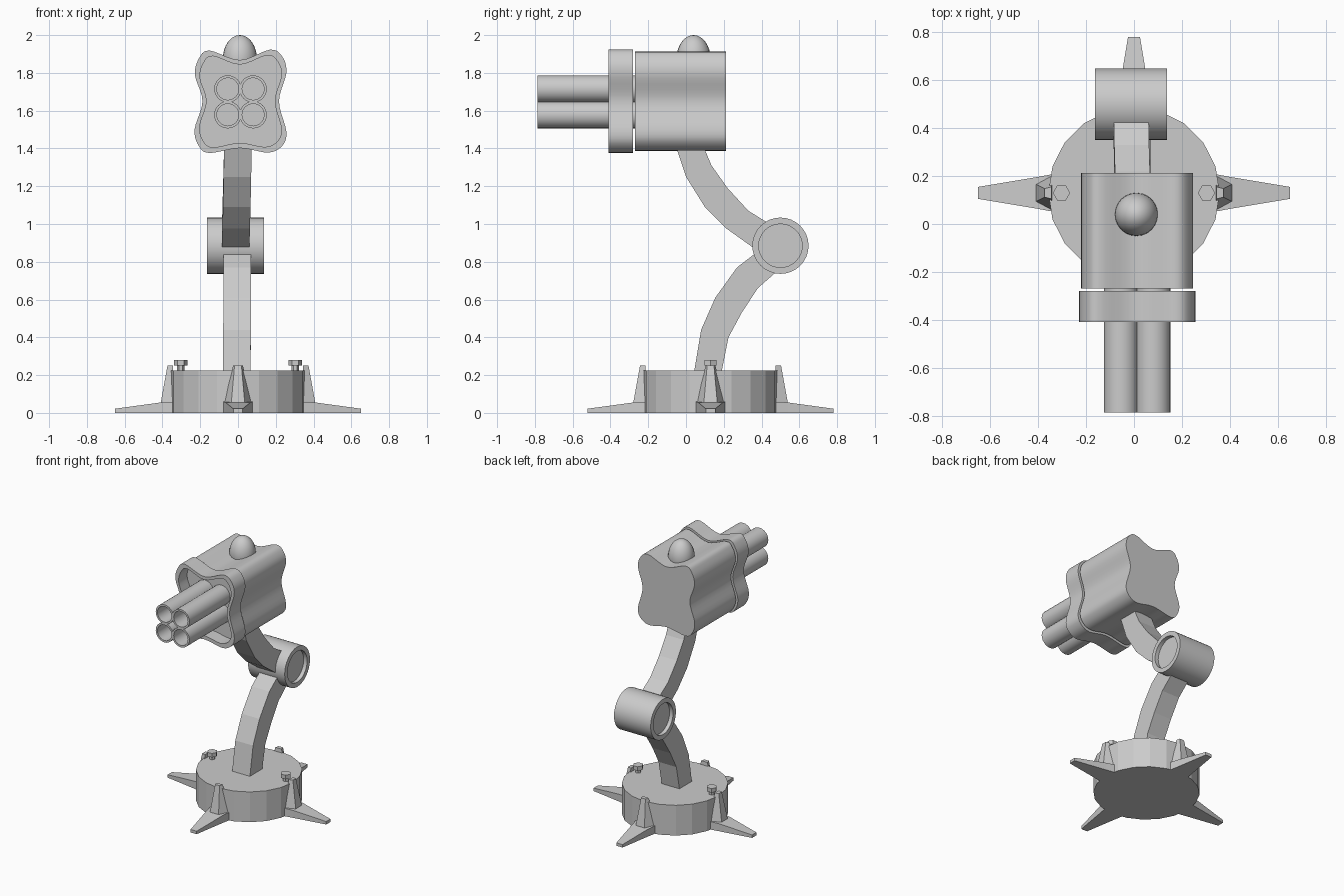
import bpy, bmesh
from math import sin, cos, pi, radians
from mathutils import Vector, Matrix

if "Cube" in bpy.data.objects:
    bpy.data.objects.remove(bpy.data.objects["Cube"])


def loft(name, rings, smooth=True):
    """Skin a list of equal-length point rings and cap both ends."""
    bm = bmesh.new()
    vs = [[bm.verts.new(p) for p in ring] for ring in rings]
    for a, b in zip(vs, vs[1:]):
        for i in range(len(a)):
            j = (i + 1) % len(a)
            bm.faces.new((a[i], a[j], b[j], b[i]))
    bm.faces.new(vs[0][::-1])
    bm.faces.new(vs[-1])
    bmesh.ops.recalc_face_normals(bm, faces=bm.faces)
    me = bpy.data.meshes.new(name)
    bm.to_mesh(me)
    bm.free()
    ob = bpy.data.objects.new(name, me)
    bpy.context.collection.objects.link(ob)
    if smooth:
        bpy.ops.object.select_all(action='DESELECT')
        bpy.context.view_layer.objects.active = ob
        ob.select_set(True)
        bpy.ops.object.shade_smooth_by_angle(angle=radians(30))
    return ob


def circle(n, r, c, axis):
    """Ring of n points around centre c, perpendicular to axis."""
    pts = []
    for i in range(n):
        u, v = r * cos(2 * pi * i / n), r * sin(2 * pi * i / n)
        off = {'X': (0, u, v), 'Y': (u, 0, v), 'Z': (u, v, 0)}[axis]
        pts.append(Vector(c) + Vector(off))
    return pts


def spline(ctrl, steps=5):
    """Closed Catmull-Rom curve through 2D points."""
    out, n = [], len(ctrl)
    P = [Vector(p) for p in ctrl]
    for i in range(n):
        a, b, c, d = (P[(i + k) % n] for k in (-1, 0, 1, 2))
        for s in range(steps):
            t = s / steps
            out.append(0.5 * (2 * b + (c - a) * t + (2 * a - 5 * b + 4 * c - d) * t * t
                              + (3 * b - a - 3 * c + d) * t ** 3))
    return out


BASE_Y = 0.13

# round base
loft("base", [circle(20, 0.358, (0, BASE_Y, z), 'Z') for z in (0, 0.225)], False)

# four spiked feet with upright brackets
def rect_x(x, w, z0, z1):
    return [(x, -w, z0), (x, w, z0), (x, w, z1), (x, -w, z1)]

def rect_z(z, x0, x1, w0, w1):
    return [(x0, -w0, z), (x1, -w1, z), (x1, w1, z), (x0, w0, z)]

for k in range(4):
    place = Matrix.Translation((0, BASE_Y, 0)) @ Matrix.Rotation(k * pi / 2, 4, 'Z')
    spike = loft(f"foot_spike_{k}", [rect_x(0.33, 0.08, 0, 0.06), rect_x(0.41, 0.065, 0, 0.055),
                                     rect_x(0.652, 0.025, 0, 0.022)], False)
    bracket = loft(f"foot_bracket_{k}", [rect_z(0.03, 0.33, 0.41, 0.082, 0.04),
                                         rect_z(0.06, 0.33, 0.408, 0.078, 0.035),
                                         rect_z(0.252, 0.345, 0.373, 0.025, 0.018)], False)
    spike.matrix_world = place
    bracket.matrix_world = place

# hex bolts on the base
for side in (-1, 1):
    c = lambda z: (side * 0.303, BASE_Y, z)
    loft("bolt", [circle(6, 0.02, c(0.21), 'Z'), circle(6, 0.02, c(0.25), 'Z'),
                  circle(6, 0.036, c(0.25), 'Z'), circle(6, 0.036, c(0.28), 'Z')], False)

# curved arms: front edge and rear edge in (y, z), centre x at either end
def arm(name, front, rear, x_start, x_end):
    rings, n = [], len(front) - 1
    for i, (f, r) in enumerate(zip(front, rear)):
        x = x_start + (x_end - x_start) * i / n
        rings.append([(x - 0.073, *f), (x + 0.073, *f), (x + 0.073, *r), (x - 0.073, *r)])
    loft(name, rings, False)

arm("lower_arm",
    [(0.04, 0.20), (0.08, 0.44), (0.155, 0.61), (0.27, 0.77), (0.40, 0.87)],
    [(0.185, 0.20), (0.225, 0.40), (0.295, 0.53), (0.38, 0.66), (0.50, 0.765)], -0.006, -0.003)
arm("upper_arm",
    [(-0.06, 1.43), (0.0, 1.25), (0.10, 1.09), (0.215, 0.975), (0.39, 0.85)],
    [(0.08, 1.44), (0.135, 1.31), (0.22, 1.19), (0.33, 1.07), (0.50, 0.965)], 0.0, -0.013)

# elbow drum with recessed ends
def drum(x, r):
    return circle(32, r, (x, 0.50, 0.885), 'X')

loft("elbow_joint", [drum(-0.135, 0.115), drum(-0.163, 0.115), drum(-0.163, 0.149),
                     drum(0.138, 0.149), drum(0.138, 0.115), drum(0.11, 0.115)])

# wavy head section shared by body and collar, in (x, z)
CX, CZ = 0.014, 1.65
outline = spline([(0.01, 1.868), (0.17, 1.923), (0.235, 1.885), (0.256, 1.80),
                  (0.217, 1.65), (0.256, 1.49), (0.235, 1.415), (0.16, 1.378),
                  (0.01, 1.402), (-0.15, 1.376), (-0.207, 1.412), (-0.23, 1.50),
                  (-0.188, 1.65), (-0.228, 1.79), (-0.205, 1.88), (-0.15, 1.918)])

def section(y, s):
    return [(CX + (p.x - CX) * s, y, CZ + (p.y - CZ) * s) for p in outline]

loft("head_body", [section(0.212, 0.96), section(-0.27, 0.96)])
loft("head_collar", [section(-0.28, 1), section(-0.41, 1),
                     section(-0.41, 0.89), section(-0.31, 0.89)])

# four hollow barrels
for bx in (-0.054, 0.08):
    for bz in (1.578, 1.715):
        def ring(y, r):
            return circle(24, r, (bx, y, bz), 'Y')
        loft("barrel", [ring(-0.26, 0.072), ring(-0.787, 0.072),
                        ring(-0.787, 0.058), ring(-0.45, 0.058)])

# sensor dome on top
bpy.ops.mesh.primitive_uv_sphere_add(segments=24, ring_count=16, radius=1,
                                     location=(0.01, 0.04, 1.875))
dome = bpy.context.object
dome.name = "sensor_dome"
dome.scale = (0.09, 0.09, 0.125)
bpy.ops.object.shade_smooth()
